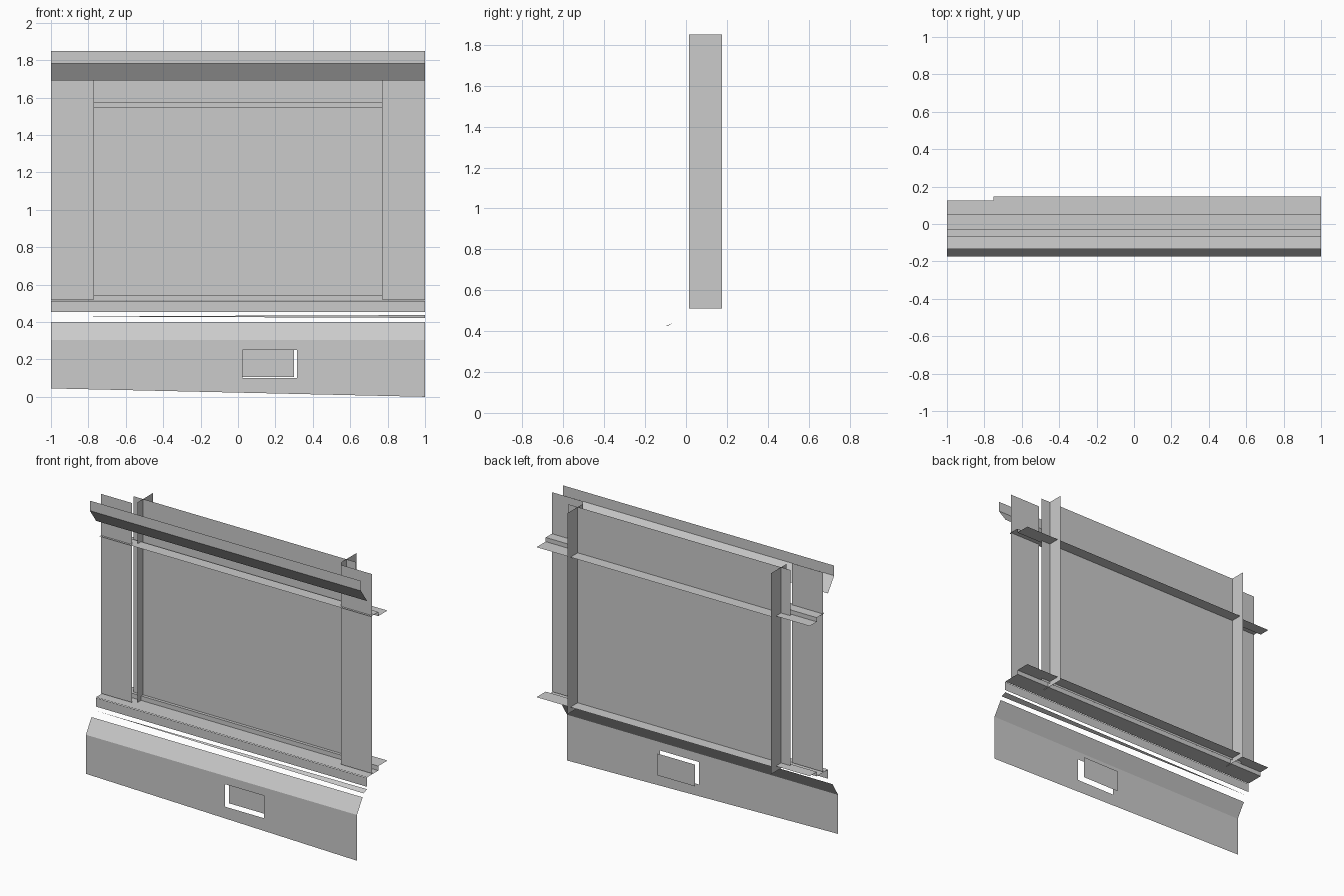
import bpy

if "Cube" in bpy.data.objects:
    bpy.data.objects.remove(bpy.data.objects["Cube"])


def mesh(name, verts, faces):
    me = bpy.data.meshes.new(name)
    me.from_pydata(verts, [], faces)
    me.update()
    ob = bpy.data.objects.new(name, me)
    bpy.context.collection.objects.link(ob)
    return ob


def sheet(name, profile, x0=-1.0, x1=1.0):
    """Folded thin sheet: a (y, z) profile swept along x."""
    n = len(profile)
    verts = [(x, y, z) for x in (x0, x1) for y, z in profile]
    faces = [(i, n + i, n + i + 1, i + 1) for i in range(n - 1)]
    return mesh(name, verts, faces)


def wall(name, x0, x1, y, z0, z1):
    """Upright sheet facing the front."""
    return sheet(name, [(y, z1), (y, z0)][::-1], x0, x1)


# Lower front panel with a slanted foot and a rectangular opening
def foot(x):
    return 0.0225 * (1 - x)


FRONT = -0.175
hx0, hx1, hz0, hz1, top = 0.025, 0.315, 0.10, 0.25, 0.305
xs = [-1, hx0, hx1, 1]
verts = [(x, FRONT, z) for x in xs for z in (foot(x), hz0, hz1, top)]
faces = []
for i in range(3):
    for j in range(3):
        if (i, j) != (1, 1):
            a = i * 4 + j
            faces.append((a, a + 4, a + 5, a + 1))
mesh("lower_panel", verts, faces)

# Sloped top of the lower panel
sheet("lower_slope", [(FRONT, top), (-0.115, 0.40)])

# Recessed plate behind the opening
wall("recessed_plate", 0.025, 0.30, -0.13, 0.105, 0.25)

# Tapered sliver between slope and sill
mesh("trim_sliver", [(-1, -0.08, 0.43), (1, -0.105, 0.422), (1, -0.07, 0.437)], [(0, 1, 2)])

# Sill front lip
wall("sill_lip", -1, 1, -0.07, 0.453, 0.512)

# Horizontal rails: stepped, front ledge and rear ledge
for name, yf, za, zb in (("lower_rail", -0.07, 0.515, 0.545),
                         ("upper_rail", -0.03, 1.573, 1.545)):
    sheet(name, [(yf, za), (0.05, za), (0.05, zb), (0.125, zb)])
    sheet(name + "_rear_edge", [(0.125, zb), (0.147, zb)], -0.75, 1)

# Main recessed panel
wall("main_panel", -0.82, 0.82, 0.07, 0.53, 1.85)

# Side panels and upright posts, both sides
for side, s in (("left", -1), ("right", 1)):
    a, b = sorted((s * 0.77, s * 1.0))
    wall(side + "_side_panel", a, b, -0.015, 0.52, 1.85)
    x = s * 0.75
    mesh(side + "_post",
         [(x, 0.014, 0.51), (x, 0.175, 0.51), (x, 0.175, 1.85), (x, 0.014, 1.85)],
         [(0, 1, 2, 3)])

# Top visor: upright fascia folding back underneath
sheet("top_visor", [(-0.067, 1.69), (-0.133, 1.783), (-0.133, 1.85)])
